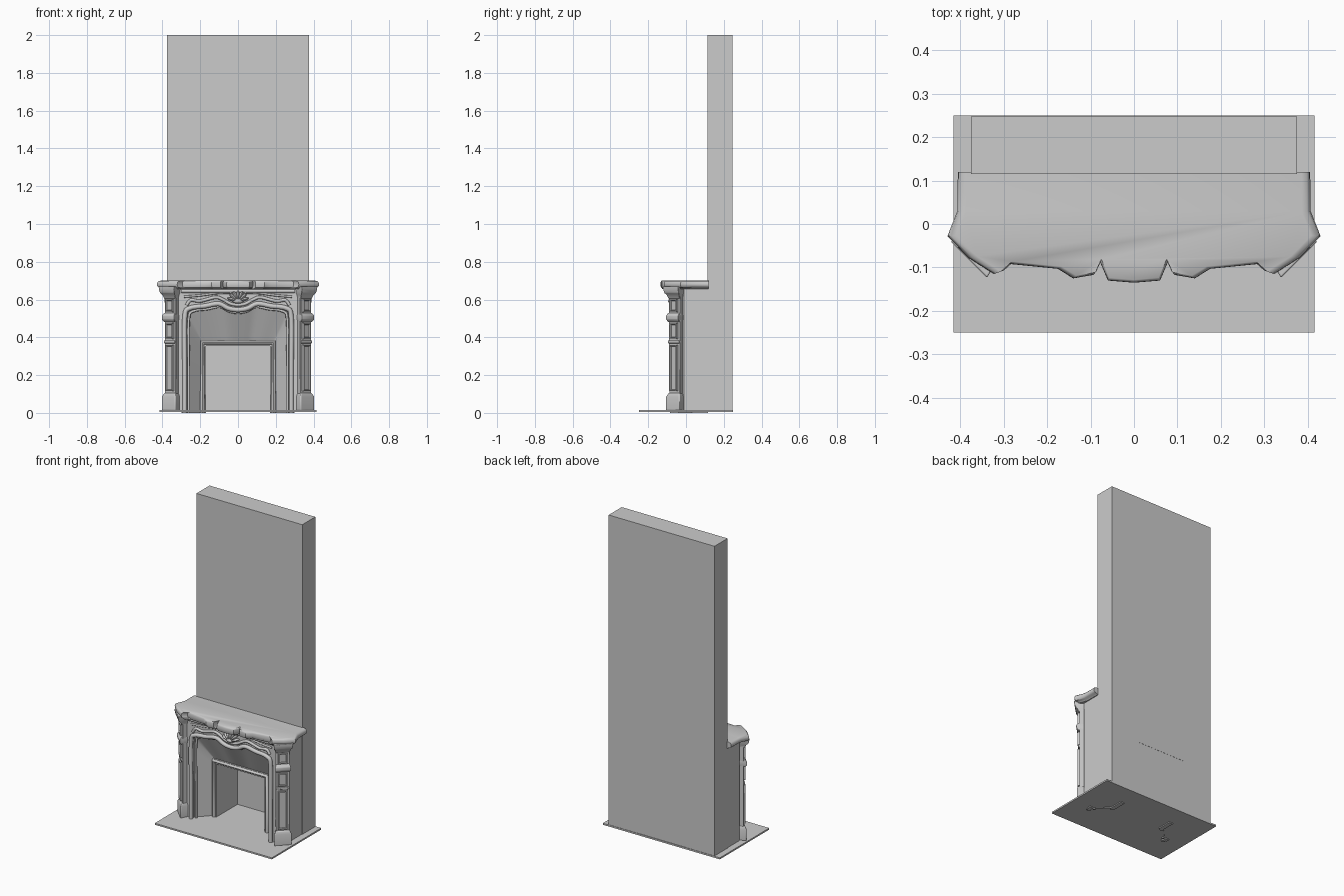
import bpy, bmesh, math
from mathutils import Matrix, Vector

if "Cube" in bpy.data.objects:
    bpy.data.objects.remove(bpy.data.objects["Cube"])

stone = bpy.data.materials.new("pale grey stone")
stone.use_nodes = True
GREY = (0.6, 0.6, 0.6, 1)
stone.diffuse_color = GREY
stone.node_tree.nodes["Principled BSDF"].inputs["Base Color"].default_value = GREY


def finish(name, bm, mirror=False, bevel=0, smooth=True):
    bmesh.ops.recalc_face_normals(bm, faces=bm.faces)
    mesh = bpy.data.meshes.new(name)
    bm.to_mesh(mesh)
    bm.free()
    ob = bpy.data.objects.new(name, mesh)
    bpy.context.collection.objects.link(ob)
    mesh.materials.append(stone)
    if mirror:
        ob.modifiers.new("mirror", "MIRROR")
    if bevel:
        mod = ob.modifiers.new("bevel", "BEVEL")
        mod.width, mod.segments = bevel, 3
    if smooth:
        bpy.ops.object.select_all(action="DESELECT")
        ob.select_set(True)
        bpy.context.view_layer.objects.active = ob
        bpy.ops.object.shade_smooth_by_angle(angle=math.radians(40))
    return ob


def box(name, x0, x1, y0, y1, z0, z1, **kw):
    bm = bmesh.new()
    m = Matrix.LocRotScale(((x0 + x1) / 2, (y0 + y1) / 2, (z0 + z1) / 2), None,
                           (x1 - x0, y1 - y0, z1 - z0))
    bmesh.ops.create_cube(bm, size=1, matrix=m)
    return finish(name, bm, **kw)


def loft(name, rings, closed=True, cap=True, **kw):
    """Skin a list of point rings that all have the same length."""
    bm = bmesh.new()
    rows = [[bm.verts.new(p) for p in ring] for ring in rings]
    n = len(rows[0])
    for a, b in zip(rows, rows[1:]):
        for i in range(n if closed else n - 1):
            j = (i + 1) % n
            bm.faces.new((a[i], a[j], b[j], b[i]))
    if cap:
        bm.faces.new(rows[0])
        bm.faces.new(rows[-1])
    return finish(name, bm, **kw)


def portal(name, opening, half, top, y0, y1, **kw):
    """Slab in the xz plane with an opening that reaches the floor."""
    foot = opening[0][1]
    pts = opening + [(-half, foot), (-half, top), (half, top), (half, foot)]
    return loft(name, [[(x, y, z) for x, z in pts] for y in (y0, y1)], **kw)


def spline(pts, steps=4):
    """Catmull-Rom resampling."""
    p = [Vector(q) for q in pts]
    p = [p[0]] + p + [p[-1]]
    out = []
    for a, b, c, d in zip(p, p[1:], p[2:], p[3:]):
        for s in range(steps):
            t = s / steps
            out.append(tuple(b + (c - a) * t / 2 + (a - b * 2.5 + c * 2 - d / 2) * t * t
                             + (b * 1.5 - a / 2 - c * 1.5 + d / 2) * t ** 3))
    return out + [tuple(p[-1])]


def mirrored(half):
    """Extend a half path that ends on the centre line."""
    return half + [(-x, z) for x, z in reversed(half[:-1])]


def tube(name, pts, y, radius):
    cu = bpy.data.curves.new(name, "CURVE")
    cu.dimensions = "3D"
    cu.bevel_depth, cu.bevel_resolution, cu.use_fill_caps = radius, 2, True
    sp = cu.splines.new("POLY")
    sp.points.add(len(pts) - 1)
    for q, (x, z) in zip(sp.points, pts):
        q.co = (x, y, z, 1)
    ob = bpy.data.objects.new(name, cu)
    bpy.context.collection.objects.link(ob)
    cu.materials.append(stone)
    bpy.ops.object.select_all(action="DESELECT")
    ob.select_set(True)
    bpy.context.view_layer.objects.active = ob
    bpy.ops.object.convert(target="MESH")
    bpy.ops.object.shade_smooth_by_angle(angle=math.radians(50))


# Hearth slab and chimney breast with its firebox niche
box("hearth_slab", -0.415, 0.415, -0.25, 0.25, 0.006, 0.016, smooth=False)
niche = [(0.17, 0.01), (0.17, 0.355), (-0.17, 0.355), (-0.17, 0.01)]
portal("chimney_breast", niche, 0.375, 2.0, 0.115, 0.247, smooth=False)
box("firebox_back", -0.18, 0.18, 0.238, 0.246, 0.01, 0.36, smooth=False)

# Firebox lining and its rounded frame
lining = [(x, 0.0 if z < 0.1 else z) for x, z in niche]
portal("firebox_lining", lining, 0.198, 0.383, 0.025, 0.116, smooth=False)
tube("firebox_frame", [(0.188, 0.0), (0.188, 0.372), (-0.188, 0.372), (-0.188, 0.0)], 0.025, 0.013)

# Wavy arch, front panel and splayed hood
SPRING = 0.50
arch = spline(mirrored([(0.275, 0.0), (0.275, 0.25), (0.275, SPRING), (0.25, 0.548), (0.17, 0.56),
                        (0.10, 0.572), (0.05, 0.548), (0.0, 0.54)]))
portal("front_panel", arch, 0.30, 0.665, -0.065, -0.04)


def hood_point(x, z):
    if z <= SPRING:
        return (math.copysign(0.195, x), 0.035, z * 0.38 / SPRING)
    return (x * 0.195 / 0.275, 0.035, 0.38)


loft("splayed_hood", [[(x, -0.05, z) for x, z in arch], [hood_point(x, z) for x, z in arch]],
     closed=False, cap=False)

# Arch mouldings: a heavy roll, a thin bead, an upper wave
tube("arch_roll", [(x * 1.025, z * 1.01) for x, z in arch], -0.072, 0.013)
tube("arch_bead", [(x * 0.95, z * 0.982) for x, z in arch], -0.05, 0.007)
tube("upper_wave", spline(mirrored([(0.272, 0.57), (0.25, 0.597), (0.20, 0.592), (0.12, 0.612),
                                    (0.08, 0.60), (0.04, 0.578), (0.0, 0.572)])), -0.068, 0.009)
tube("frieze_bead", [(0.30, 0.645), (-0.30, 0.645)], -0.068, 0.01)
tube("frieze_line", spline(mirrored([(0.285, 0.615), (0.2, 0.622), (0.11, 0.634), (0.05, 0.636), (0.0, 0.64)])),
     -0.065, 0.006)

# Side walls of the surround
plan = [(0.29, -0.064), (0.315, -0.064), (0.372, -0.01), (0.372, 0.116), (0.29, 0.116)]
loft("side_wall", [[(x, y, z) for x, y in plan] for z in (0.012, 0.665)], mirror=True)

# Corner pilasters set on the diagonal
CORNER = Matrix.Translation((0.348, -0.05, 0)) @ Matrix.Rotation(math.radians(45), 4, "Z")


def pilaster_part(name, sections, bevel=0.004):
    """Stack of (z, width, depth) rectangles in the diagonal frame."""
    rings = []
    for z, w, d in sections:
        corners = ((-w / 2, 0.05), (w / 2, 0.05), (w / 2, -d), (-w / 2, -d))
        corners = [(x if y < 0 else x * 0.7, min(y, 0.022)) for x, y in corners]
        rings.append([CORNER @ Vector((x, y, z)) for x, y in corners])
    loft(name, rings, mirror=True, bevel=bevel)


def panel(name, z0, z1, width):
    """Raised frame with a sunken middle."""
    bm = bmesh.new()
    m = CORNER @ Matrix.LocRotScale((0, -0.018, (z0 + z1) / 2), None, (width, 0.02, z1 - z0))
    bmesh.ops.create_cube(bm, size=1, matrix=m)
    out = CORNER.to_3x3() @ Vector((0, -1, 0))
    face = max(bm.faces, key=lambda f: f.normal.dot(out))
    bmesh.ops.inset_region(bm, faces=[face], thickness=0.009, depth=0)
    bmesh.ops.inset_region(bm, faces=[face], thickness=0.003, depth=-0.009)
    finish(name, bm, mirror=True)


pilaster_part("pilaster_base", [(0.012, 0.105, 0.03), (0.085, 0.105, 0.03), (0.105, 0.085, 0.022)], 0.006)
pilaster_part("pilaster_shaft", [(0.09, 0.082, 0.016), (0.62, 0.086, 0.016)])
pilaster_part("lower_band", [(0.368, 0.084, 0.024), (0.384, 0.084, 0.024)])
pilaster_part("upper_band", [(0.48, 0.084, 0.022), (0.495, 0.094, 0.034), (0.515, 0.094, 0.034), (0.53, 0.084, 0.022)])
pilaster_part("capital", [(0.605, 0.086, 0.02), (0.625, 0.095, 0.03), (0.635, 0.11, 0.04),
                          (0.655, 0.115, 0.045), (0.67, 0.12, 0.045)])
panel("lower_panel", 0.115, 0.36, 0.055)
panel("middle_panel", 0.392, 0.475, 0.055)
panel("upper_panel", 0.535, 0.602, 0.055)

# Carved shell in the middle of the frieze
bm = bmesh.new()
for k in range(-3, 4):
    a = k * math.radians(24)
    m = (Matrix.Translation((0, -0.07, 0.59)) @ Matrix.Rotation(a, 4, "Y")
         @ Matrix.LocRotScale((0, 0, 0.03), None, (0.009, 0.022, 0.03)))
    bmesh.ops.create_uvsphere(bm, u_segments=12, v_segments=8, radius=1, matrix=m)
bmesh.ops.create_uvsphere(bm, u_segments=16, v_segments=8, radius=1,
                          matrix=Matrix.LocRotScale((0, -0.075, 0.592), None, (0.03, 0.02, 0.014)))
finish("carved_shell", bm)

# Mantel shelf: one outline, stacked with a rounded edge profile
edge = [(0.0, -0.135), (0.06, -0.13), (0.079, -0.085), (0.093, -0.117), (0.14, -0.125),
        (0.175, -0.103), (0.295, -0.091), (0.322, -0.115), (0.38, -0.078), (0.429, -0.028),
        (0.406, 0.03)]
outline = [(x, y) for x, y in edge] + [(0.405, 0.12), (-0.405, 0.12)] + [(-x, y) for x, y in reversed(edge[1:])]


def shelf_ring(z, s):
    return [(x * s, y * s if y < 0.1 else y, z) for x, y in outline]


profile = [(0.655, 0.93), (0.662, 0.95), (0.664, 0.98), (0.672, 0.997), (0.680, 1.0), (0.690, 0.995),
           (0.697, 0.98), (0.700, 0.95)]
loft("mantel_shelf", [shelf_ring(z, s) for z, s in profile])
